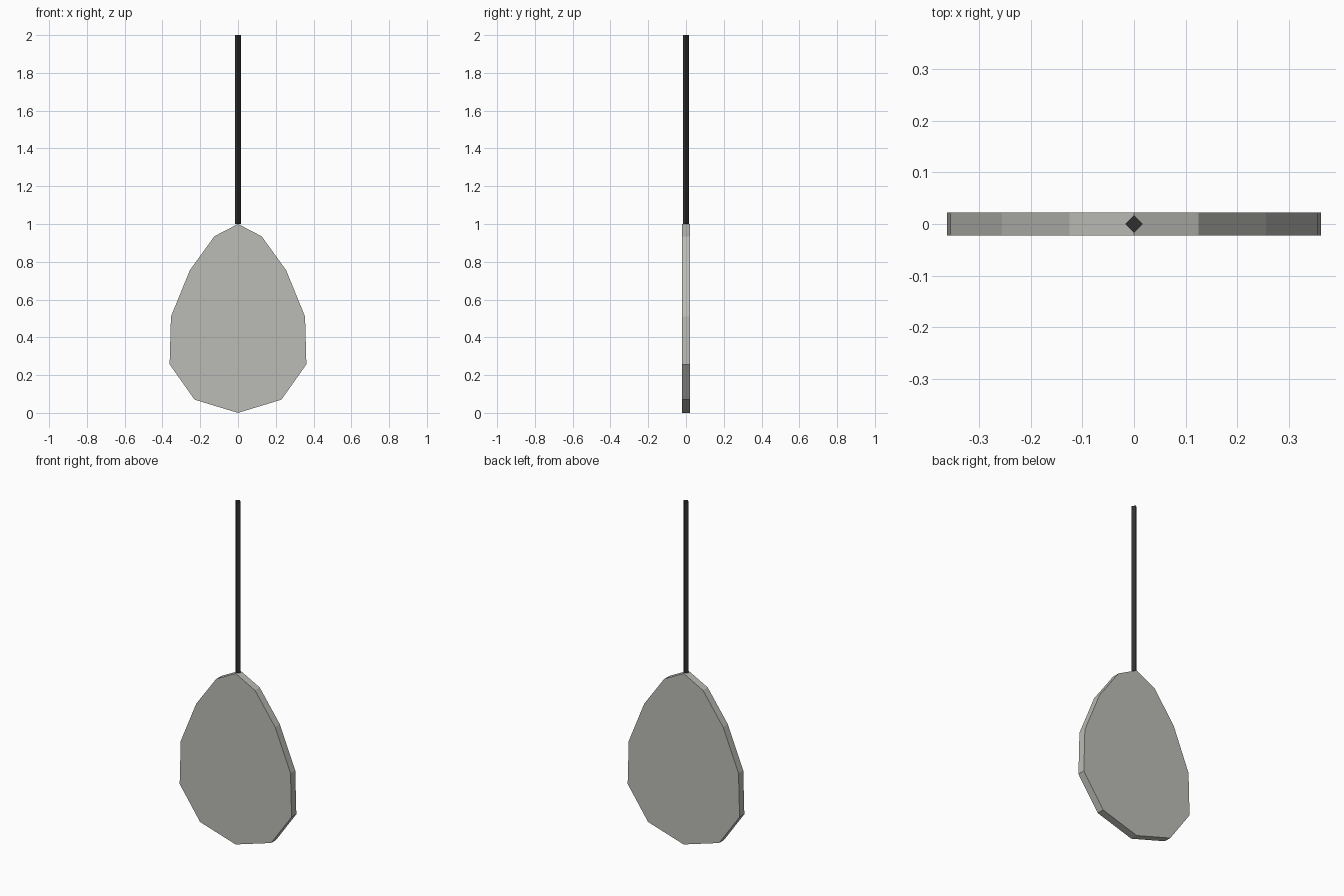
import bpy
import bmesh
import math

cube = bpy.data.objects.get("Cube")
if cube:
    bpy.data.objects.remove(cube, do_unlink=True)


def make_material(name, color):
    mat = bpy.data.materials.new(name)
    mat.use_nodes = True
    mat.diffuse_color = color
    mat.node_tree.nodes["Principled BSDF"].inputs["Base Color"].default_value = color
    return mat


def extrude_outline(name, points, offset, mat):
    """Extrude a flat outline along offset into a closed solid."""
    bm = bmesh.new()
    face = bm.faces.new([bm.verts.new(p) for p in points])
    result = bmesh.ops.extrude_face_region(bm, geom=[face], use_keep_orig=True)
    moved = [v for v in result["geom"] if isinstance(v, bmesh.types.BMVert)]
    bmesh.ops.translate(bm, verts=moved, vec=offset)
    bmesh.ops.recalc_face_normals(bm, faces=bm.faces)
    mesh = bpy.data.meshes.new(name)
    bm.to_mesh(mesh)
    bm.free()
    mesh.materials.append(mat)
    obj = bpy.data.objects.new(name, mesh)
    bpy.context.collection.objects.link(obj)
    return obj


pale_grey = make_material("pale warm grey", (0.5, 0.5, 0.47, 1))
charcoal = make_material("charcoal", (0.03, 0.03, 0.03, 1))

# Flat teardrop blade: one half of the outline, mirrored about x = 0
half = [(0.125, 0.935), (0.255, 0.755), (0.355, 0.51), (0.362, 0.257), (0.23, 0.07)]
outline = [(0, 1)] + half + [(0, 0)] + [(-x, z) for x, z in reversed(half)]
thickness = 0.044
extrude_outline("blade", [(x, -thickness / 2, z) for x, z in outline],
                (0, thickness, 0), pale_grey)

# Thin four-sided rod with its corners on the axes
radius = 0.017
corners = [(radius * math.cos(i * math.pi / 2), radius * math.sin(i * math.pi / 2), 1)
           for i in range(4)]
extrude_outline("rod", corners, (0, 0, 1), charcoal)
